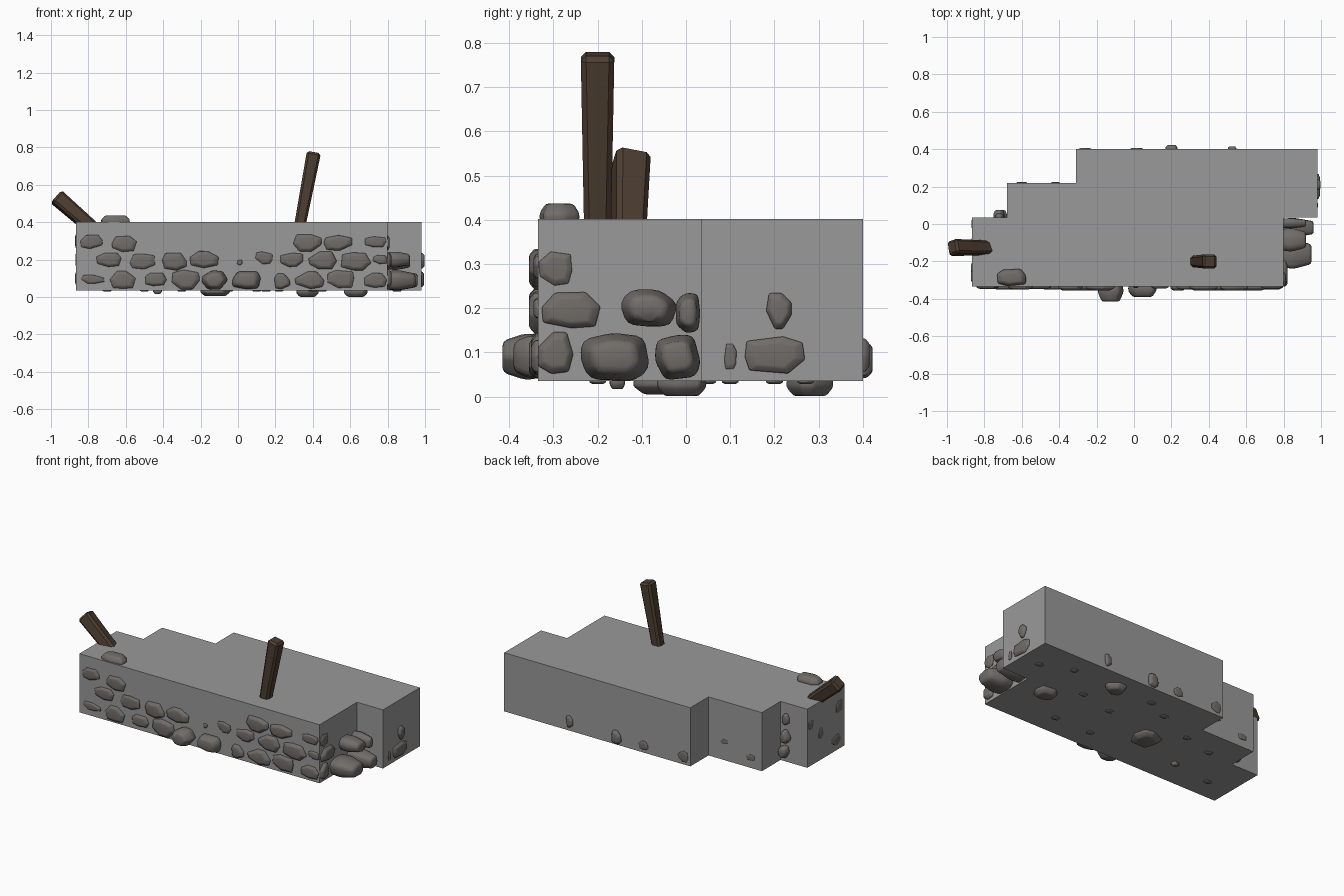
import bpy, bmesh, math, random
from mathutils import Vector

if "Cube" in bpy.data.objects:
    bpy.data.objects.remove(bpy.data.objects["Cube"])

random.seed(7)


def material(name, rgb):
    m = bpy.data.materials.new(name)
    m.diffuse_color = (*rgb, 1)
    m.use_nodes = True
    m.node_tree.nodes["Principled BSDF"].inputs["Base Color"].default_value = m.diffuse_color
    return m


MORTAR = material("mortar grey", (0.32, 0.32, 0.32))
STONE = material("warm stone", (0.165, 0.152, 0.14))
WOOD = material("dark wood", (0.075, 0.048, 0.031))


def finish(bm, name, mat, smooth=None):
    bmesh.ops.recalc_face_normals(bm, faces=bm.faces)
    me = bpy.data.meshes.new(name)
    bm.to_mesh(me)
    bm.free()
    ob = bpy.data.objects.new(name, me)
    bpy.context.collection.objects.link(ob)
    me.materials.append(mat)
    if smooth:
        bpy.ops.object.select_all(action='DESELECT')
        ob.select_set(True)
        bpy.context.view_layer.objects.active = ob
        bpy.ops.object.shade_smooth_by_angle(angle=math.radians(smooth))
    return ob


# stepped masonry block
outline = [(-.865, -.335), (.8, -.335), (.8, .035), (.98, .035), (.98, .4),
           (-.31, .4), (-.31, .22), (-.68, .22), (-.68, .035), (-.865, .035)]
bm = bmesh.new()
base = bm.faces.new([bm.verts.new((x, y, .035)) for x, y in outline])
ext = bmesh.ops.extrude_face_region(bm, geom=[base], use_keep_orig=True)
bmesh.ops.translate(bm, vec=(0, 0, .367),
                    verts=[v for v in ext['geom'] if isinstance(v, bmesh.types.BMVert)])
finish(bm, "masonry_block", MORTAR)


def add_stone(bm, c, u, v, n, w, h, p):
    """Rounded irregular stone: w by h on a wall, bulging p out along n."""
    c, u, v, n = Vector(c), Vector(u), Vector(v), Vector(n)
    sides, turn = 7, random.uniform(0, .9)
    pts = []
    for i in range(sides):
        a = turn + (i + random.uniform(-.25, .25)) * math.tau / sides
        ca, sa = math.cos(a), math.sin(a)
        k = (abs(ca) ** 4 + abs(sa) ** 4) ** -.25 * random.uniform(.9, 1.0)
        pts.append((ca * k * w / 2, sa * k * h / 2))
    rings = []
    for depth, s in ((-.05, .8), (p * .35, 1), (p, .68)):
        rings.append([bm.verts.new(c + u * x * s + v * y * s + n * depth) for x, y in pts])
    faces = [bm.faces.new(rings[0]), bm.faces.new(rings[2])]
    for a, b in zip(rings, rings[1:]):
        for i in range(sides):
            j = (i + 1) % sides
            faces.append(bm.faces.new((a[i], a[j], b[j], b[i])))
    edges = list({e for f in faces for e in f.edges})
    bmesh.ops.bevel(bm, geom=edges, offset=min(p, h) * .22, segments=2,
                    profile=.5, affect='EDGES', clamp_overlap=True)


def wall(name, place, u, v, n, stones):
    bm = bmesh.new()
    for a, b, w, h, p in stones:
        add_stone(bm, place(a, b), u, v, n, w, h, p)
    finish(bm, name, STONE, 50)


X, Y, Z = (1, 0, 0), (0, 1, 0), (0, 0, 1)

# front wall stones: x, z, width, height, bulge
wall("front_stones_upper", lambda x, z: (x, -.335, z), X, Z, (0, -1, 0), [
    (-.785, .295, .13, .08, .012), (-.61, .285, .14, .09, .015),
    (.37, .29, .165, .10, .02), (.535, .29, .16, .09, .02), (.735, .295, .12, .06, .01)])
wall("front_stones_middle", lambda x, z: (x, -.335, z), X, Z, (0, -1, 0), [
    (-.69, .2, .14, .08, .015), (-.51, .19, .14, .09, .012), (-.34, .19, .14, .10, .02),
    (-.18, .2, .17, .10, .02), (.01, .185, .03, .03, .006), (.14, .21, .10, .07, .01),
    (.29, .2, .13, .08, .015), (.455, .195, .16, .10, .02), (.63, .19, .17, .10, .02),
    (.76, .2, .08, .05, .01)])
wall("front_stones_lower", lambda x, z: (x, -.335, z), X, Z, (0, -1, 0), [
    (-.775, .095, .13, .05, .01), (-.615, .092, .15, .10, .015), (-.44, .095, .12, .075, .015),
    (-.28, .092, .16, .11, .02), (-.125, .09, .15, .11, .08), (.045, .09, .165, .11, .055),
    (.235, .085, .09, .09, .02), (.385, .09, .17, .10, .02), (.55, .095, .15, .10, .015),
    (.735, .09, .13, .085, .015)])

# right walls: y, z, width, height, bulge
wall("right_front_stones", lambda y, z: (.8, y, z), Y, Z, X, [
    (-.295, .10, .09, .10, .02), (-.16, .088, .18, .12, .15), (-.02, .09, .11, .11, .16),
    (-.26, .195, .15, .09, .02), (-.085, .2, .145, .09, .12), (.005, .19, .06, .10, .12),
    (-.295, .29, .08, .08, .01)])
wall("right_back_stones", lambda y, z: (.98, y, z), Y, Z, X, [
    (.21, .195, .06, .09, .018), (.2, .095, .15, .09, .015), (.1, .09, .03, .06, .005)])

# back, stepped and left walls
wall("back_stones", lambda x, z: (x, .4, z), X, Z, Y, [
    (.525, .095, .05, .08, .015), (.2, .085, .07, .09, .022),
    (.015, .08, .07, .06, .007), (-.26, .085, .07, .07, .006)])
wall("step_stones", lambda x, z: (x, .035, z), X, Z, Y, [
    (-.71, .1, .07, .09, .04), (-.72, .195, .07, .09, .04), (-.72, .3, .05, .08, .02)])
wall("middle_step_stones", lambda x, z: (x, .22, z), X, Z, Y, [
    (-.6, .1, .06, .04, .005), (-.42, .15, .05, .03, .004)])
wall("left_stones", lambda y, z: (-.865, y, z), Y, Z, (-1, 0, 0), [
    (-.28, .3, .07, .08, .006), (-.25, .1, .09, .07, .006),
    (-.1, .2, .05, .07, .005), (0, .29, .05, .06, .005)])

# underside stones, x, y
wall("underside_stones", lambda x, y: (x, y, .035), X, Y, (0, 0, -1), [
    (-.125, -.04, .17, .17, .03), (.37, .28, .13, .12, .034), (.63, -.01, .14, .12, .034),
    (-.43, -.155, .05, .04, .018)] +
    [(x, y, .05, .04, .006) for x, y in
     ((.66, .27), (.45, .1), (.22, .05), (.1, .27), (-.05, .2), (-.3, .1),
      (-.5, .05), (-.7, -.2), (.4, -.2), (.15, -.2), (.85, .2))])

# loose stone on the top edge
wall("top_stone", lambda x, y: (x, y, .40), X, Y, Z, [(-.655, -.287, .17, .10, .037)])


def post(name, bottom, top, r_bottom, r_top, roll):
    """Tapered square post with chamfered edges."""
    bottom, top = Vector(bottom), Vector(top)
    d = top - bottom
    bm = bmesh.new()
    bmesh.ops.create_cube(bm, size=2)
    for v in bm.verts:
        r = r_top if v.co.z > 0 else r_bottom
        v.co = Vector((v.co.x * r, v.co.y * r, (v.co.z + 1) / 2 * d.length))
    bmesh.ops.bevel(bm, geom=bm.edges[:], offset=.012, segments=1, affect='EDGES')
    q = d.to_track_quat('Z', 'Y')
    for v in bm.verts:
        x, y, z = v.co
        c, s = math.cos(roll), math.sin(roll)
        v.co = bottom + q @ Vector((x * c - y * s, x * s + y * c, z))
    finish(bm, name, WOOD)


# wooden posts
post("upright_post", (.315, -.2, .3), (.406, -.2, .775), .029, .038, 0)
post("leaning_post", (-.73, -.13, .325), (-.973, -.125, .537), .034, .04, .25)
